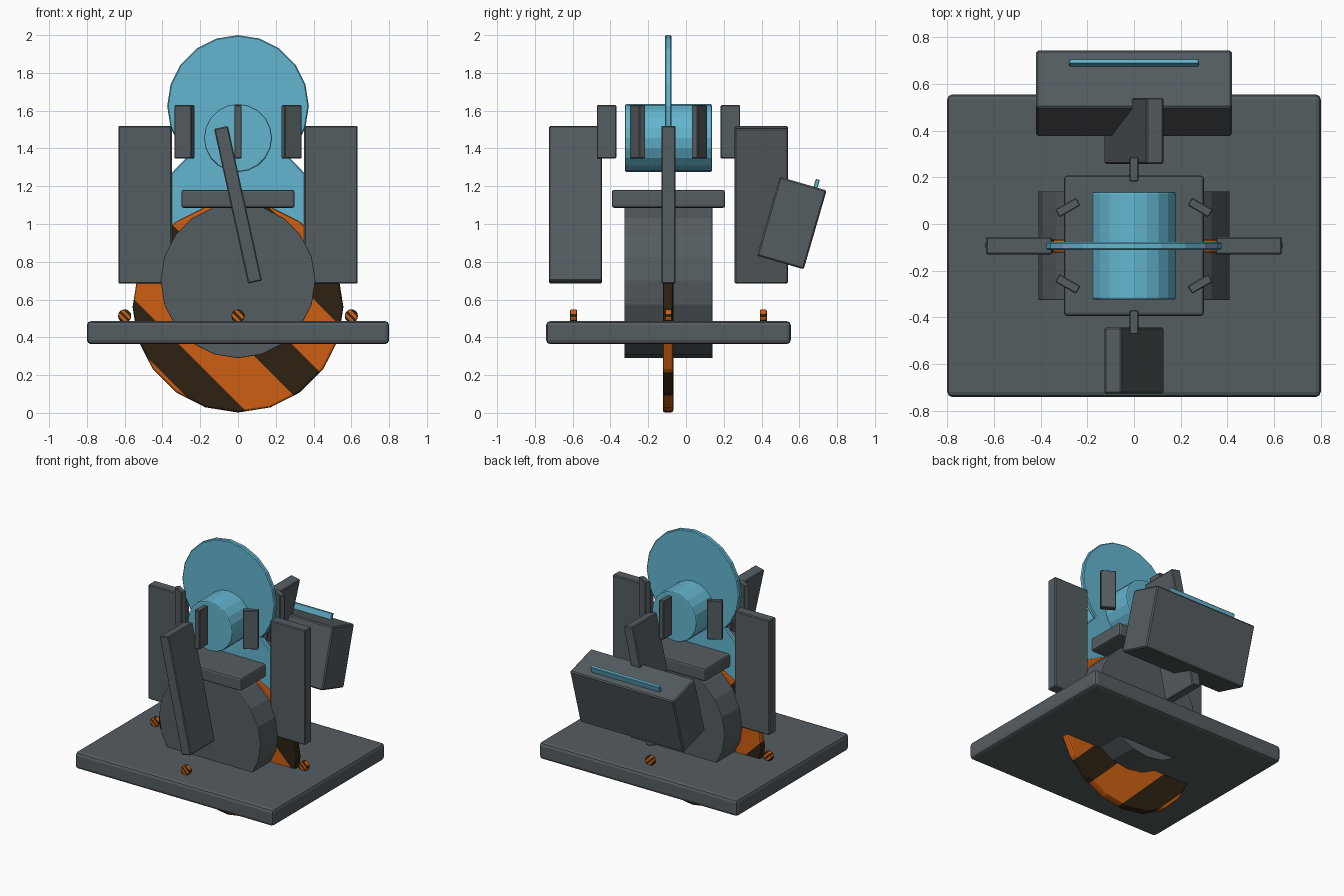
import bpy, bmesh, math
from mathutils import Matrix, Vector

if "Cube" in bpy.data.objects:
    bpy.data.objects.remove(bpy.data.objects["Cube"])

CY = -0.093  # y of the machine's central axis


def material(name, rgb):
    m = bpy.data.materials.new(name)
    m.diffuse_color = (*rgb, 1)
    m.use_nodes = True
    m.node_tree.nodes["Principled BSDF"].inputs["Base Color"].default_value = m.diffuse_color
    return m


GREY = material("dark grey", (0.091, 0.109, 0.119))
BLUE = material("light blue", (0.127, 0.468, 0.631))
ORANGE = material("orange", (0.61, 0.114, 0.006))
BLACK = material("brown black", (0.026, 0.016, 0.006))


def finish(bm, name, mats, loc=(0, 0, 0), rot=(0, 0, 0), bevel=0.0, segs=1):
    bmesh.ops.recalc_face_normals(bm, faces=bm.faces)
    me = bpy.data.meshes.new(name)
    bm.to_mesh(me)
    bm.free()
    for m in mats:
        me.materials.append(m)
    ob = bpy.data.objects.new(name, me)
    bpy.context.collection.objects.link(ob)
    ob.location, ob.rotation_euler = loc, rot
    if bevel:
        mod = ob.modifiers.new("bevel", 'BEVEL')
        mod.width, mod.segments = bevel, segs
        mod.limit_method, mod.angle_limit = 'ANGLE', math.radians(40)
    return ob


def box(name, size, loc, rot=(0, 0, 0), mat=GREY, bevel=0.006, segs=1):
    bm = bmesh.new()
    bmesh.ops.create_cube(bm, size=1)
    bmesh.ops.scale(bm, vec=size, verts=bm.verts)
    return finish(bm, name, [mat], loc, rot, bevel, segs)


def drum_mesh(radius, depth):
    # 20-sided cylinder lying along y
    bm = bmesh.new()
    bmesh.ops.create_cone(bm, cap_ends=True, segments=20, radius1=radius,
                          radius2=radius, depth=depth,
                          matrix=Matrix.Rotation(math.pi / 2, 4, 'X'))
    return bm


def drum(name, radius, depth, z, mat, bevel):
    return finish(drum_mesh(radius, depth), name, [mat], (0, CY, z), bevel=bevel, segs=2)


# diagonal stripe limits, as (x + z) / radius from the disc centre
STRIPES = [(-1.34, -0.91), (-0.31, 0.16), (0.79, 1.24)]


def striped_disc(name, radius, depth, loc):
    bm = drum_mesh(radius, depth)
    rim = [e for e in bm.edges if abs(e.verts[0].co.y - e.verts[1].co.y) < 1e-5]
    bmesh.ops.bevel(bm, geom=rim, offset=depth * 0.22, segments=2, profile=0.5, affect='EDGES')
    for s in [v for pair in STRIPES for v in pair]:
        bmesh.ops.bisect_plane(bm, geom=bm.verts[:] + bm.edges[:] + bm.faces[:],
                               plane_co=(s * radius, 0, 0), plane_no=Vector((1, 0, 1)))
    for f in bm.faces:
        c = f.calc_center_median()
        s = (c.x + c.z) / radius
        f.material_index = int(any(a < s < b for a, b in STRIPES))
    return finish(bm, name, [ORANGE, BLACK], loc)


# base slab, with the striped wheel and grey drum passing through it
box("base", (1.6, 1.296, 0.122), (0, CY, 0.425), bevel=0.022, segs=2)
striped_disc("striped_wheel", 0.558, 0.056, (0, CY - 0.002, 0.56))
drum("body_drum", 0.41, 0.466, 0.70, GREY, 0.004)
box("top_plate", (0.6, 0.6, 0.096), (0, CY, 1.133), bevel=0.013, segs=2)
drum("blue_drum", 0.18, 0.46, 1.455, BLUE, 0.008)

# keyhole-shaped blue plate: round head over a flared skirt
pts = [(0.375 * math.cos(math.radians(a)), 1.625 + 0.375 * math.sin(math.radians(a)))
       for a in range(-36, 217, 18)]
pts += [(-0.262, 1.362), (-0.42, 1.2), (-0.42, 0.95), (0.42, 0.95), (0.42, 1.2), (0.262, 1.362)]
bm = bmesh.new()
face = bm.faces.new([bm.verts.new((x, CY - 0.018, z)) for x, z in pts])
ext = bmesh.ops.extrude_face_region(bm, geom=[face])
bmesh.ops.translate(bm, vec=(0, 0.034, 0),
                    verts=[v for v in ext["geom"] if isinstance(v, bmesh.types.BMVert)])
finish(bm, "keyhole_plate", [BLUE], bevel=0.006)

# four tall fins: upright at the sides, leaning at front and back
TILT = math.radians(12.4)
for side, sx in (("left", -1), ("right", 1)):
    box(side + "_fin", (0.283, 0.075, 0.836), (sx * 0.492, CY, 1.102))
for end, sy in (("front", -1), ("back", 1)):
    box(end + "_fin", (0.075, 0.283, 0.838), (0, CY + sy * 0.492, 1.102), (0, sy * TILT, 0))

# four small studs on the base
for name, x, y in (("left", -0.6, 0), ("right", 0.6, 0), ("front", 0, -0.502), ("back", 0, 0.502)):
    striped_disc(name + "_stud", 0.035, 0.037, (x, CY + y, 0.513))

# ring of six small vanes
for i in range(6):
    a = math.radians(30 + 60 * i)
    box(f"vane_{i + 1}", (0.103, 0.038, 0.282),
        (0.3275 * math.cos(a), CY + 0.3275 * math.sin(a), 1.488), (0, 0, -a), bevel=0.004)

# leaning box at the back with a blue strip in its top
LEAN = math.radians(-16.2)
centre = Vector((0, 0.56, 1.005))
box("back_box", (0.838, 0.258, 0.435), centre, (LEAN, 0, 0), bevel=0.008)
strip = centre + Matrix.Rotation(LEAN, 3, 'X') @ Vector((0, 0.068, 0.225))
box("blue_strip", (0.555, 0.022, 0.07), strip, (LEAN, 0, 0), BLUE, 0.003)
